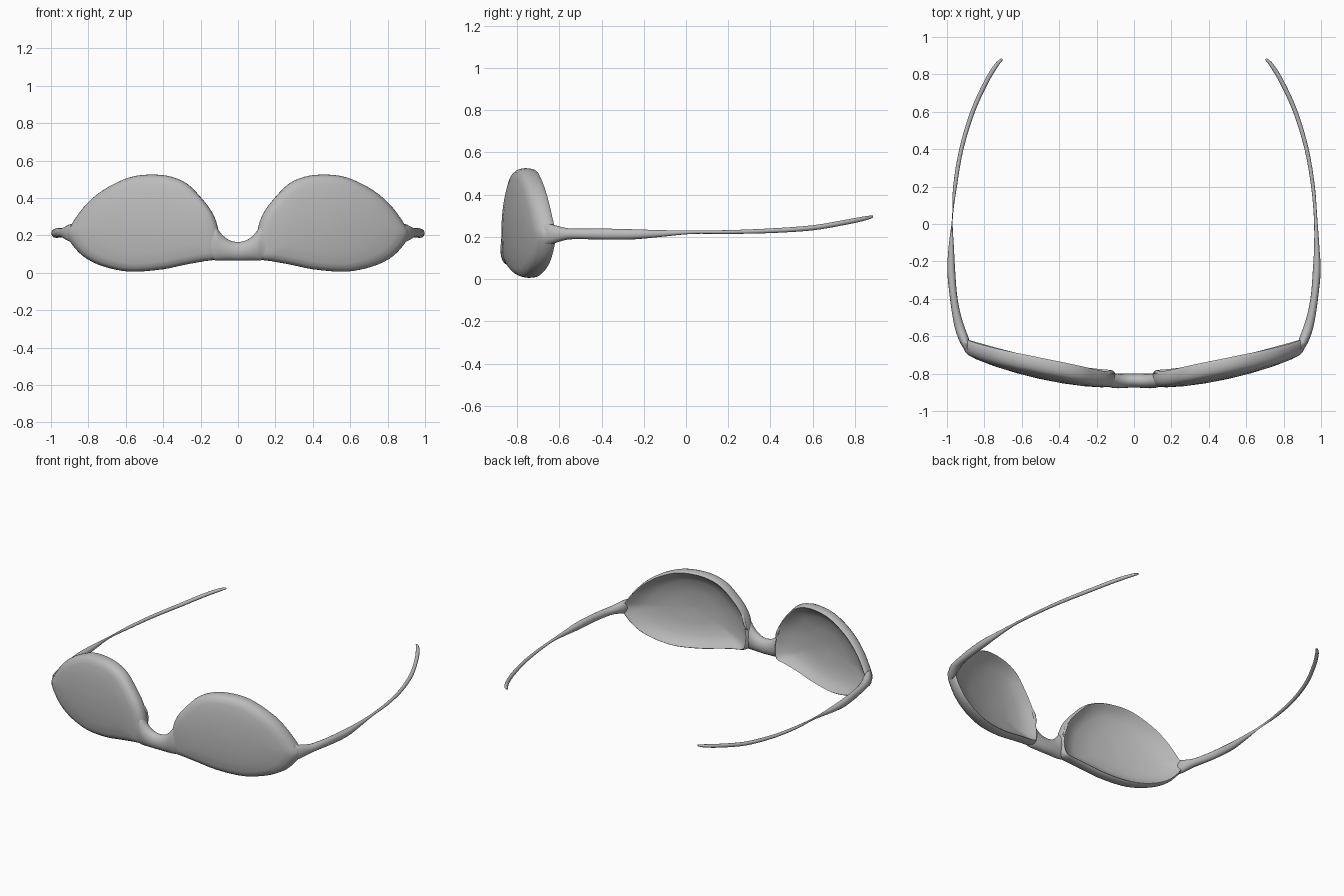
import bpy, bmesh, math
from mathutils import Vector

cube = bpy.data.objects.get("Cube")
if cube:
    bpy.data.objects.remove(cube, do_unlink=True)

# One flat grey for the whole pair of glasses
grey = bpy.data.materials.new("plain grey")
grey.use_nodes = True
COLOUR = (0.5, 0.5, 0.5, 1)
grey.diffuse_color = COLOUR
grey.node_tree.nodes["Principled BSDF"].inputs["Base Color"].default_value = COLOUR


def spline(points, closed=False, steps=4):
    """Smooth curve through points of any dimension (Catmull-Rom)."""
    n = len(points)
    out = []
    for i in range(n if closed else n - 1):
        idx = [i - 1, i, i + 1, i + 2]
        idx = [j % n if closed else min(max(j, 0), n - 1) for j in idx]
        a, b, c, d = (Vector(points[j]) for j in idx)
        for k in range(steps):
            t = k / steps
            out.append(0.5 * (2 * b + (c - a) * t + (2 * a - 5 * b + 4 * c - d) * t * t
                              + (3 * b - a - 3 * c + d) * t ** 3))
    if not closed:
        out.append(Vector(points[-1]))
    return out


def skin(name, rings, angle=50):
    """Join equal rings of points into a closed, smooth shaded skin."""
    bm = bmesh.new()
    loops = [[bm.verts.new(p) for p in ring] for ring in rings]
    n = len(loops[0])
    for r0, r1 in zip(loops, loops[1:]):
        for i in range(n):
            bm.faces.new((r0[i], r0[(i + 1) % n], r1[(i + 1) % n], r1[i]))
    for end in (loops[0], loops[-1]):
        bm.faces.new(end)
    bmesh.ops.recalc_face_normals(bm, faces=bm.faces)
    mesh = bpy.data.meshes.new(name)
    bm.to_mesh(mesh)
    bm.free()
    obj = bpy.data.objects.new(name, mesh)
    bpy.context.collection.objects.link(obj)
    mesh.materials.append(grey)
    bpy.ops.object.select_all(action="DESELECT")
    obj.select_set(True)
    bpy.context.view_layer.objects.active = obj
    bpy.ops.object.shade_smooth_by_angle(angle=math.radians(angle))


def tube(name, stations, sides=12):
    """Elliptical tube; stations are x, y, z, half width, half height."""
    rings = []
    for i, s in enumerate(stations):
        a, b = stations[max(i - 1, 0)], stations[min(i + 1, len(stations) - 1)]
        across = Vector((b[1] - a[1], a[0] - b[0], 0)).normalized()
        centre = Vector(s[:3])
        rings.append([centre + across * s[3] * math.cos(t) + Vector((0, 0, s[4] * math.sin(t)))
                      for t in (2 * math.pi * k / sides for k in range(sides))])
    skin(name, rings)


def wrap(x, z):
    """Depth of the curved front at a point of the front view."""
    return -0.884 + 0.22 * x * x + 0.025 * ((z - 0.25) / 0.27) ** 2


# Lens outline in the front view, as x and z
OUTLINE = spline([
    (0.095, 0.14), (0.10, 0.20), (0.115, 0.27), (0.145, 0.335), (0.20, 0.405), (0.27, 0.475),
    (0.35, 0.512), (0.44, 0.525), (0.55, 0.518), (0.65, 0.482), (0.75, 0.422), (0.83, 0.345),
    (0.89, 0.26), (0.915, 0.21), (0.89, 0.155), (0.83, 0.09), (0.75, 0.045), (0.65, 0.016),
    (0.55, 0.006), (0.40, 0.019), (0.28, 0.044), (0.18, 0.062), (0.11, 0.077)],
    closed=True, steps=3)

# Lens section from front centre over the rim to the hollow back: scale, depth
SECTION = [(0.03, 0.0), (0.3, 0.0), (0.6, 0.001), (0.83, 0.004), (0.93, 0.01), (0.973, 0.022),
           (0.994, 0.037), (1.0, 0.052), (0.996, 0.068), (0.984, 0.082), (0.964, 0.09),
           (0.935, 0.085), (0.88, 0.068), (0.7, 0.046), (0.4, 0.037), (0.03, 0.034)]

# Temple arm: x, y, z, half width, half height
ARM = [(0.888, -0.672, 0.212, 0.012, 0.05), (0.903, -0.632, 0.213, 0.025, 0.045),
       (0.930, -0.56, 0.214, 0.026, 0.027), (0.950, -0.48, 0.214, 0.022, 0.025),
       (0.966, -0.38, 0.213, 0.02, 0.026), (0.977, -0.25, 0.212, 0.021, 0.024),
       (0.977, -0.12, 0.216, 0.014, 0.016), (0.971, 0.03, 0.222, 0.009, 0.008),
       (0.957, 0.2, 0.223, 0.01, 0.009), (0.923, 0.4, 0.229, 0.011, 0.011),
       (0.863, 0.6, 0.243, 0.012, 0.012), (0.79, 0.76, 0.27, 0.012, 0.012),
       (0.735, 0.85, 0.288, 0.011, 0.01), (0.705, 0.882, 0.296, 0.006, 0.005)]

for side, label in ((1, "left"), (-1, "right")):
    # Hollow-backed lens with a rounded rim
    rings = []
    for scale, depth in SECTION:
        ring = []
        for p in OUTLINE:
            x = 0.5 + (p[0] - 0.5) * scale
            z = 0.255 + (p[1] - 0.255) * scale
            ring.append((side * x, wrap(x, z) + depth, z))
        rings.append(ring)
    skin(label + "_lens", rings)

    # Temple arm, pinched thin halfway along on the right
    arm = [(side * x, y, z, 0.002 if side < 0 and abs(y - 0.03) < 0.01 else w, h)
           for x, y, z, w, h in ARM]
    tube(label + "_temple", spline(arm, steps=4))

    # Small nose bump on the rim beside the bridge
    tube(label + "_nose_bump", spline([
        (side * 0.113, -0.812, 0.17, 0.006, 0.008), (side * 0.122, -0.80, 0.25, 0.018, 0.03),
        (side * 0.15, -0.805, 0.32, 0.008, 0.012)], steps=4), sides=10)

# Bridge, flaring into both lenses: x, y, z, half depth, half height
HALF = [(0.0, -0.837, 0.115, 0.037, 0.05), (0.04, -0.838, 0.119, 0.038, 0.053),
        (0.075, -0.839, 0.130, 0.039, 0.064), (0.10, -0.839, 0.144, 0.039, 0.078),
        (0.125, -0.841, 0.161, 0.036, 0.093), (0.16, -0.853, 0.17, 0.016, 0.08)]
bridge = [(-s[0],) + s[1:] for s in reversed(HALF[1:])] + HALF
tube("bridge", spline(bridge, steps=3), sides=20)
